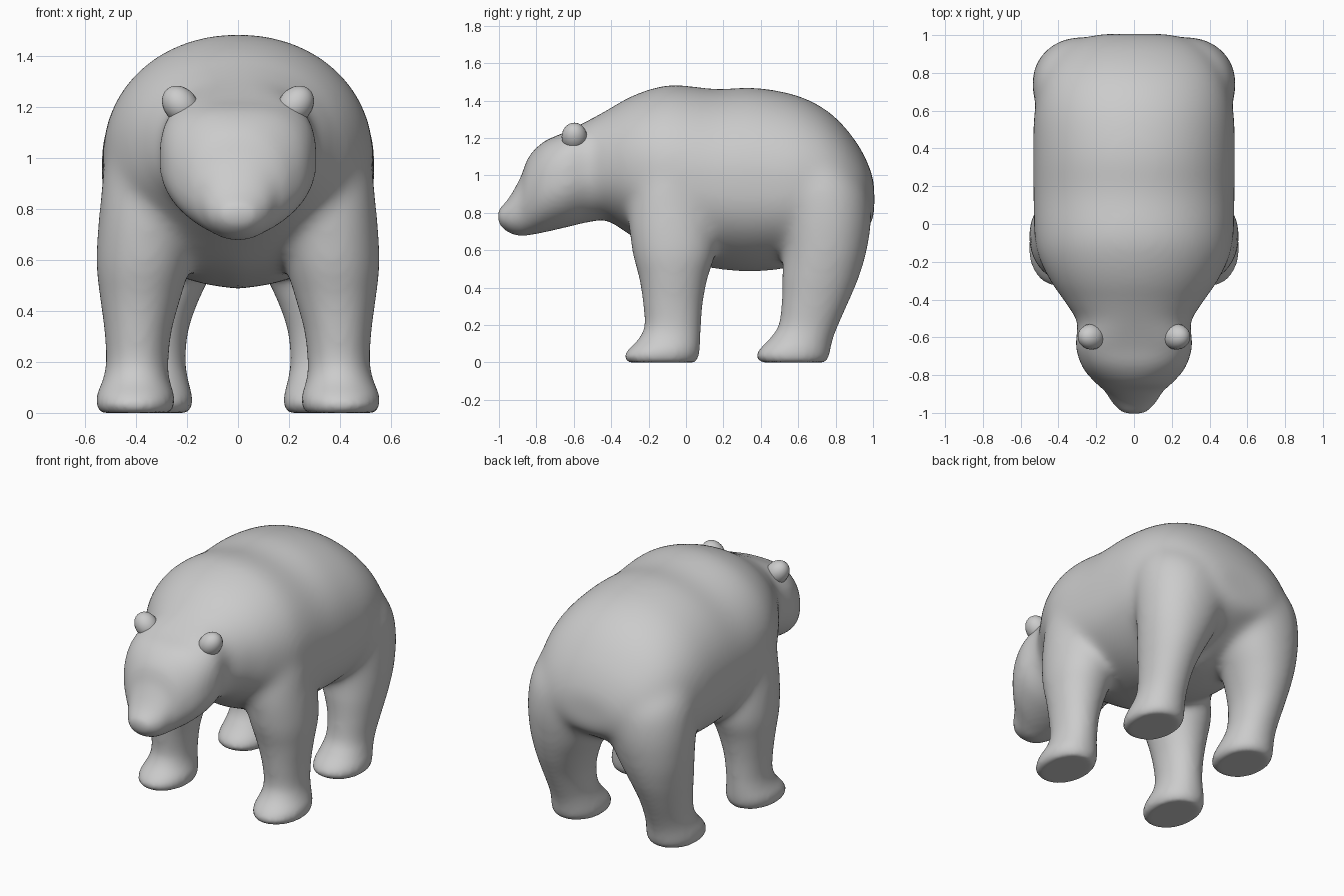
import bpy, bmesh, math

if "Cube" in bpy.data.objects:
    bpy.data.objects.remove(bpy.data.objects["Cube"])

SIDES = 48


def catmull(rows, steps=6):
    """Smoothly resample rows of section numbers."""
    out = []
    for i in range(len(rows) - 1):
        p0, p1 = rows[max(i - 1, 0)], rows[i]
        p2, p3 = rows[i + 1], rows[min(i + 2, len(rows) - 1)]
        for s in range(steps):
            t = s / steps
            out.append([0.5 * (2 * b + (c - a) * t + (2 * a - 5 * b + 4 * c - d) * t * t
                               + (3 * b - a - 3 * c + d) * t ** 3)
                        for a, b, c, d in zip(p0, p1, p2, p3)])
    out.append(list(rows[-1]))
    return out


def loft(bm, rings):
    """Skin a closed tube through rings of points."""
    vs = [[bm.verts.new(p) for p in r] for r in rings]
    n = len(vs[0])
    faces = [bm.faces.new((a[i], a[(i + 1) % n], b[(i + 1) % n], b[i]))
             for a, b in zip(vs, vs[1:]) for i in range(n)]
    faces += [bm.faces.new(vs[0][::-1]), bm.faces.new(vs[-1])]
    bmesh.ops.recalc_face_normals(bm, faces=faces)


def clamp(v):
    return min(max(v, 0), 1)


def oval(rx, ry, top, bottom, keel=0.0):
    """Superellipse with separate upper and lower squareness and a keeled underside."""
    pts = []
    for i in range(SIDES):
        a = 2 * math.pi * i / SIDES
        c, s = math.cos(a), math.sin(a)
        p = top if s > 0 else bottom
        u = math.copysign(abs(c) ** (2 / p), c)
        v = math.copysign(abs(s) ** (2 / p), s)
        if s < 0:
            v *= 1 - keel * abs(u) ** 1.3
        pts.append((rx * u, ry * v))
    return pts


def torso_oval(y, w, h):
    ramp = clamp((y + .52) / .32) * clamp((1.05 - y) / .3)
    head = math.exp(-((y + .65) / .14) ** 2)
    rump = clamp((y - .6) / .3)
    return oval(w, h, 2.06 + .85 * head - .06 * rump, 2.05 + .75 * ramp, .2 * ramp)


# torso, neck and head sections: y, bottom z, top z, half width
torso = [
    (-1.005, .755, .815, .045), (-.985, .722, .835, .08), (-.94, .69, .89, .12),
    (-.885, .675, .99, .155), (-.84, .68, 1.10, .205), (-.76, .695, 1.18, .272),
    (-.65, .72, 1.23, .307), (-.52, .75, 1.295, .303), (-.42, .755, 1.35, .36),
    (-.30, .68, 1.42, .445), (-.17, .59, 1.468, .507), (-.05, .54, 1.485, .528),
    (.16, .50, 1.462, .533), (.36, .485, 1.47, .535), (.57, .51, 1.435, .53),
    (.72, .57, 1.37, .50), (.83, .63, 1.28, .45), (.92, .68, 1.165, .375),
    (.975, .72, 1.06, .29), (1.007, .77, .965, .19)]

# leg sections: z, inner x, outer x, front y, back y
front_leg = [
    (0, .265, .54, -.31, .05), (.03, .25, .555, -.33, .067), (.07, .25, .554, -.308, .074),
    (.13, .268, .53, -.25, .077), (.20, .273, .517, -.222, .08), (.32, .26, .523, -.23, .09),
    (.45, .225, .54, -.25, .115), (.60, .18, .557, -.29, .16), (.80, .15, .543, -.308, .15),
    (1.0, .15, .518, -.27, .09), (1.15, .22, .455, -.18, .03)]
hind_leg = [
    (0, .195, .475, .40, .745), (.03, .178, .49, .376, .764), (.07, .18, .488, .393, .772),
    (.13, .195, .475, .45, .787), (.20, .205, .47, .495, .814), (.32, .195, .485, .512, .867),
    (.45, .15, .507, .515, .922), (.60, .075, .53, .515, .968), (.78, .0, .54, .49, .992),
    (.95, .0, .525, .46, .96), (1.12, .08, .46, .50, .82)]

bm = bmesh.new()
loft(bm, [[(x, y, (lo + hi) / 2 + z) for x, z in torso_oval(y, w, (hi - lo) / 2)]
          for y, lo, hi, w in catmull(torso)])
for leg in (front_leg, hind_leg):
    for side in (-1, 1):
        loft(bm, [[(side * ((a + b) / 2 + x), (f + k) / 2 + y, z)
                   for x, y in oval((b - a) / 2, (k - f) / 2, 2.08, 2.08)]
                  for z, a, b, f, k in catmull(leg)])

# one continuous skin for torso, head and legs
mesh = bpy.data.meshes.new("bear_body")
bm.to_mesh(mesh)
bm.free()
body = bpy.data.objects.new("bear_body", mesh)
bpy.context.collection.objects.link(body)
bpy.context.view_layer.objects.active = body
body.select_set(True)
remesh = body.modifiers.new("Blend", 'REMESH')
remesh.mode = 'VOXEL'
remesh.voxel_size = 0.016
remesh.use_smooth_shade = True
bpy.ops.object.modifier_apply(modifier="Blend")

# soften everything a little, and the shoulder and hip joins more
joins = body.vertex_groups.new(name="joins")
for v in body.data.vertices:
    weight = clamp((v.co.z - .45) / .2) * clamp((v.co.y + .42) / .12)
    if weight > 0:
        joins.add([v.index], weight, 'REPLACE')
for name, count, group in (("Soften", 10, ""), ("SoftenJoins", 50, "joins")):
    soften = body.modifiers.new(name, 'SMOOTH')
    soften.factor = 0.5
    soften.iterations = count
    soften.vertex_group = group
    bpy.ops.object.modifier_apply(modifier=name)

# round ears, leaning outward from the head
for name, side in (("left_ear", 1), ("right_ear", -1)):
    bpy.ops.mesh.primitive_uv_sphere_add(segments=24, ring_count=14, radius=1,
                                         location=(side * .225, -.597, 1.206),
                                         rotation=(0, side * math.radians(40), 0))
    ear = bpy.context.object
    ear.name = name
    ear.scale = (.066, .068, .082)
    bpy.ops.object.transform_apply(location=False, rotation=True, scale=True)
    bpy.ops.object.shade_smooth()
